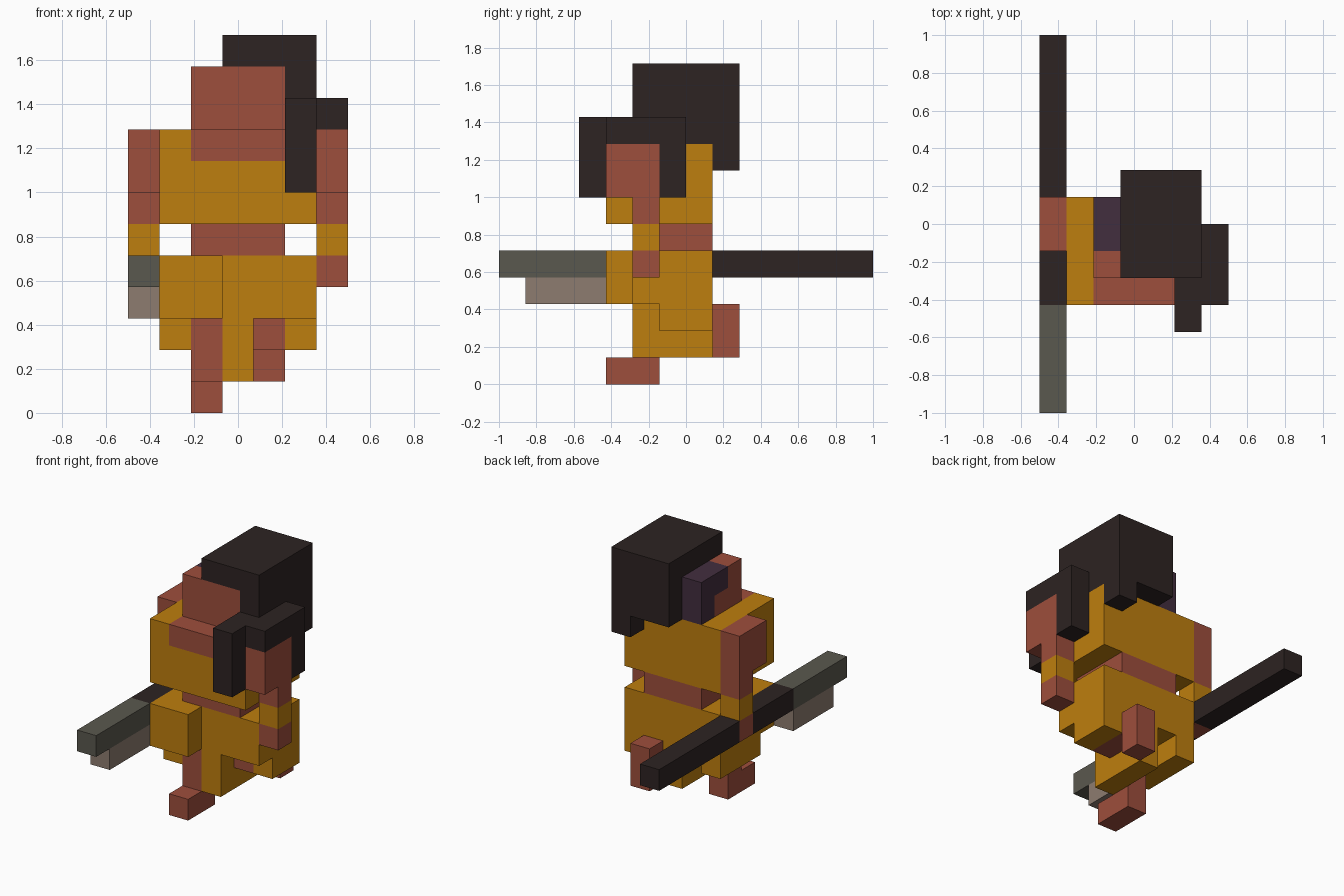
import bpy, bmesh

cube = bpy.data.objects.get("Cube")
if cube:
    bpy.data.objects.remove(cube, do_unlink=True)

UNIT = 1 / 7  # size of one block


def linear(c):
    c /= 255
    return c / 12.92 if c <= 0.04045 else ((c + 0.055) / 1.055) ** 2.4


def material(name, rgb):
    col = (*[linear(c) for c in rgb], 1)
    m = bpy.data.materials.new(name)
    m.use_nodes = True
    m.diffuse_color = col
    bsdf = next(n for n in m.node_tree.nodes if n.type == 'BSDF_PRINCIPLED')
    bsdf.inputs["Base Color"].default_value = col
    bsdf.inputs["Roughness"].default_value = 0.9
    return m


SKIN = material("skin red", (158, 78, 60))
CLOTH = material("orange cloth", (190, 126, 14))
DARK = material("dark brown", (45, 35, 34))
STEEL = material("blade grey", (90, 88, 78))
EDGE = material("edge taupe", (141, 124, 112))
PLUM = material("dark plum", (66, 46, 62))


def part(name, mat, *boxes):
    """Join blocks given as (x0, x1, y0, y1, z0, z1) in block units."""
    bm = bmesh.new()
    for x0, x1, y0, y1, z0, z1 in boxes:
        verts = bmesh.ops.create_cube(bm, size=1)["verts"]
        for v in verts:
            v.co.x = ((x1 if v.co.x > 0 else x0) - 3.5) * UNIT
            v.co.y = ((y1 if v.co.y > 0 else y0) - 7) * UNIT
            v.co.z = (z1 if v.co.z > 0 else z0) * UNIT
    me = bpy.data.meshes.new(name)
    bm.to_mesh(me)
    bm.free()
    me.materials.append(mat)
    ob = bpy.data.objects.new(name, me)
    bpy.context.collection.objects.link(ob)


# Torso with an open collar
part("robe_top", CLOTH, (1, 6, 4, 8, 6, 8), (1, 2, 4, 8, 8, 9),
     (5, 6, 4, 8, 8, 9), (2, 5, 5, 8, 8, 9))
part("bare_chest", SKIN, (2, 5, 4, 5, 8, 9))
part("waist", SKIN, (2, 5, 5, 8, 5, 6))

# Trousers, raised right thigh and hanging cloth
part("trousers", CLOTH, (1, 6, 5, 8, 3, 5), (1, 2, 5, 8, 2, 3), (5, 6, 6, 8, 2, 3))
part("right_thigh", CLOTH, (1, 3, 4, 5, 3, 5))
part("hanging_cloth", CLOTH, (3, 4, 5, 8, 1, 3))

# Legs and feet
part("right_leg", SKIN, (2, 3, 5, 6, 1, 3))
part("right_foot", SKIN, (2, 3, 4, 6, 0, 1))
part("left_leg", SKIN, (4, 5, 6, 8, 2, 3))
part("left_foot", SKIN, (4, 5, 8, 9, 1, 3))

# Arms: side name, inner x, shoulder y range, forearm y
for side, x, y0, y1, ya in (("right", 0, 6, 8, 7), ("left", 6, 4, 6, 5)):
    part(side + "_arm", SKIN, (x, x + 1, y0, y1, 7, 9), (x, x + 1, ya, ya + 1, 6, 7))
    part(side + "_wristband", CLOTH, (x, x + 1, ya, ya + 1, 5, 6))
    part(side + "_hand", SKIN, (x, x + 1, ya, ya + 1, 4, 5))

# Head, hair and hair band on the right side
part("head", SKIN, (3, 5, 5, 8, 9, 11), (2, 3, 5, 6, 9, 11), (2, 3, 6, 7, 9, 10))
part("hair_band", PLUM, (2, 3, 6, 7, 10, 11), (2, 3, 7, 8, 9, 11))
part("hair", DARK, (3, 6, 5, 9, 11, 12), (5, 6, 5, 8, 9, 11),
     (3, 6, 8, 9, 9, 11), (5, 6, 8, 9, 8, 9))
part("left_hair_lock", DARK, (5, 6, 3, 4, 7, 10), (5, 6, 4, 5, 9, 10),
     (6, 7, 4, 7, 9, 10), (6, 7, 6, 7, 7, 9))

# Long weapon held in the right hand
part("weapon_handle", DARK, (0, 1, 8, 14, 4, 5), (0, 1, 4, 7, 4, 5))
part("blade", STEEL, (0, 1, 0, 4, 4, 5))
part("blade_edge", EDGE, (0, 1, 1, 4, 3, 4))
